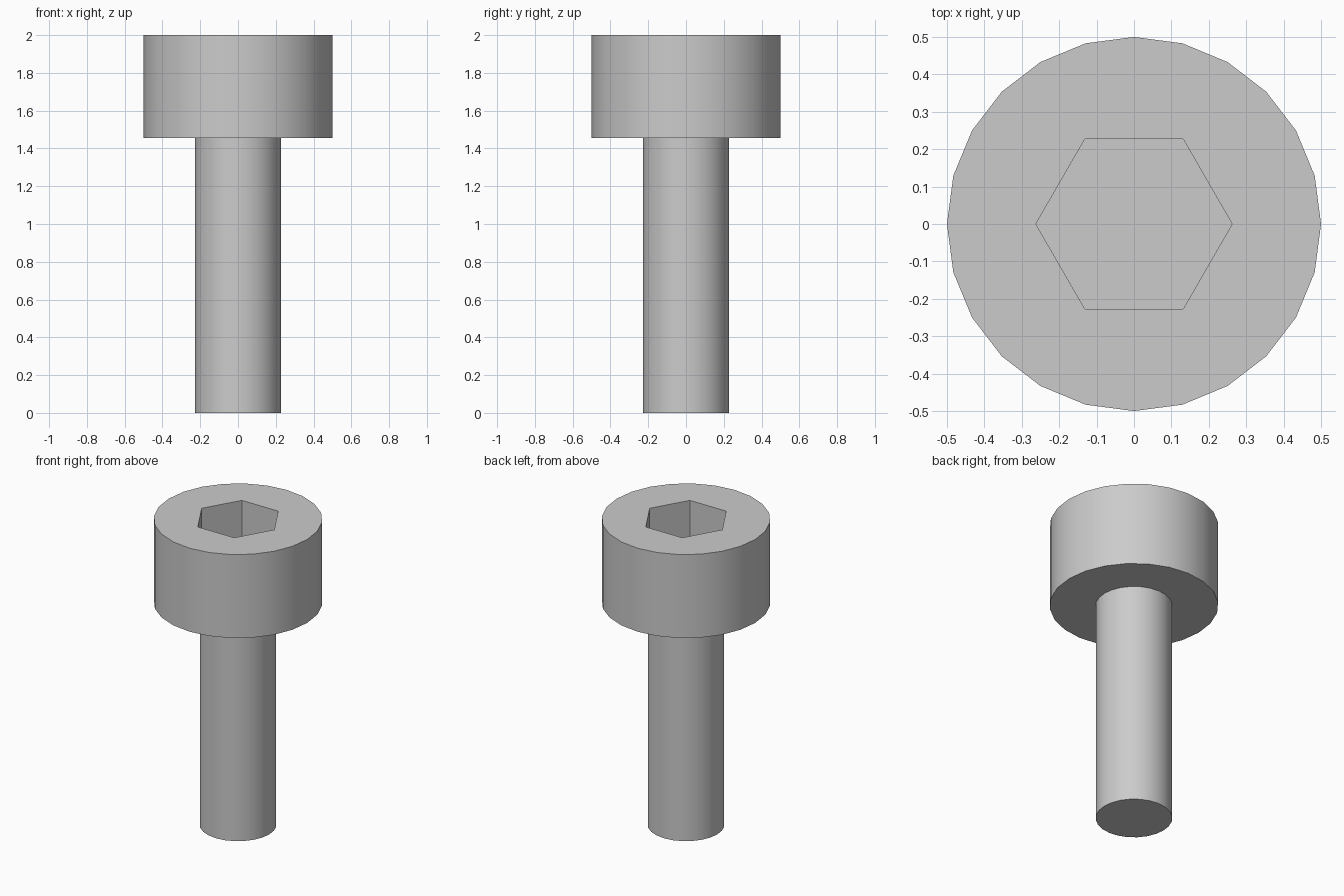
import bpy, bmesh, math

old = bpy.data.objects.get("Cube")
if old:
    bpy.data.objects.remove(old, do_unlink=True)

SIDES = 24
HEAD_R, SHANK_R = 0.5, 0.2273
HEAD_Z, TOP_Z = 1.4545, 2.0
HEX_R, SOCKET_Z = 0.2624, 1.727

steel = bpy.data.materials.new("grey steel")
colour = (0.6, 0.6, 0.6, 1.0)
steel.diffuse_color = colour
steel.use_nodes = True
steel.node_tree.nodes["Principled BSDF"].inputs["Base Color"].default_value = colour


def ring(bm, radius, z, count):
    """Closed loop of vertices, starting on +x."""
    step = 2 * math.pi / count
    return [bm.verts.new((radius * math.cos(i * step), radius * math.sin(i * step), z))
            for i in range(count)]


def skin(bm, a, b):
    """Quads between two equal loops."""
    n = len(a)
    for i in range(n):
        j = (i + 1) % n
        bm.faces.new((a[i], a[j], b[j], b[i]))


def finish(bm, name):
    mesh = bpy.data.meshes.new(name)
    bm.to_mesh(mesh)
    bm.free()
    mesh.materials.append(steel)
    obj = bpy.data.objects.new(name, mesh)
    bpy.context.collection.objects.link(obj)
    bpy.ops.object.select_all(action='DESELECT')
    obj.select_set(True)
    bpy.context.view_layer.objects.active = obj
    bpy.ops.object.shade_smooth_by_angle(angle=math.radians(30))


# Shank: plain rod, open where it meets the head
bm = bmesh.new()
low = ring(bm, SHANK_R, 0, SIDES)
high = ring(bm, SHANK_R, HEAD_Z, SIDES)
skin(bm, low, high)
bm.faces.new(low[::-1])
finish(bm, "shank")

# Head: underside ring, outer wall, top face around a hexagonal socket
bm = bmesh.new()
neck = ring(bm, SHANK_R, HEAD_Z, SIDES)
rim_low = ring(bm, HEAD_R, HEAD_Z, SIDES)
rim_high = ring(bm, HEAD_R, TOP_Z, SIDES)
hex_top = ring(bm, HEX_R, TOP_Z, 6)
hex_floor = ring(bm, HEX_R, SOCKET_Z, 6)
skin(bm, neck, rim_low)
skin(bm, rim_low, rim_high)
skin(bm, hex_top, hex_floor)
bm.faces.new(hex_floor)
per_side = SIDES // 6
for i in range(6):
    arc = [rim_high[(i * per_side + k) % SIDES] for k in range(per_side + 1)]
    bm.faces.new(arc + [hex_top[(i + 1) % 6], hex_top[i]])
finish(bm, "socket_head")
